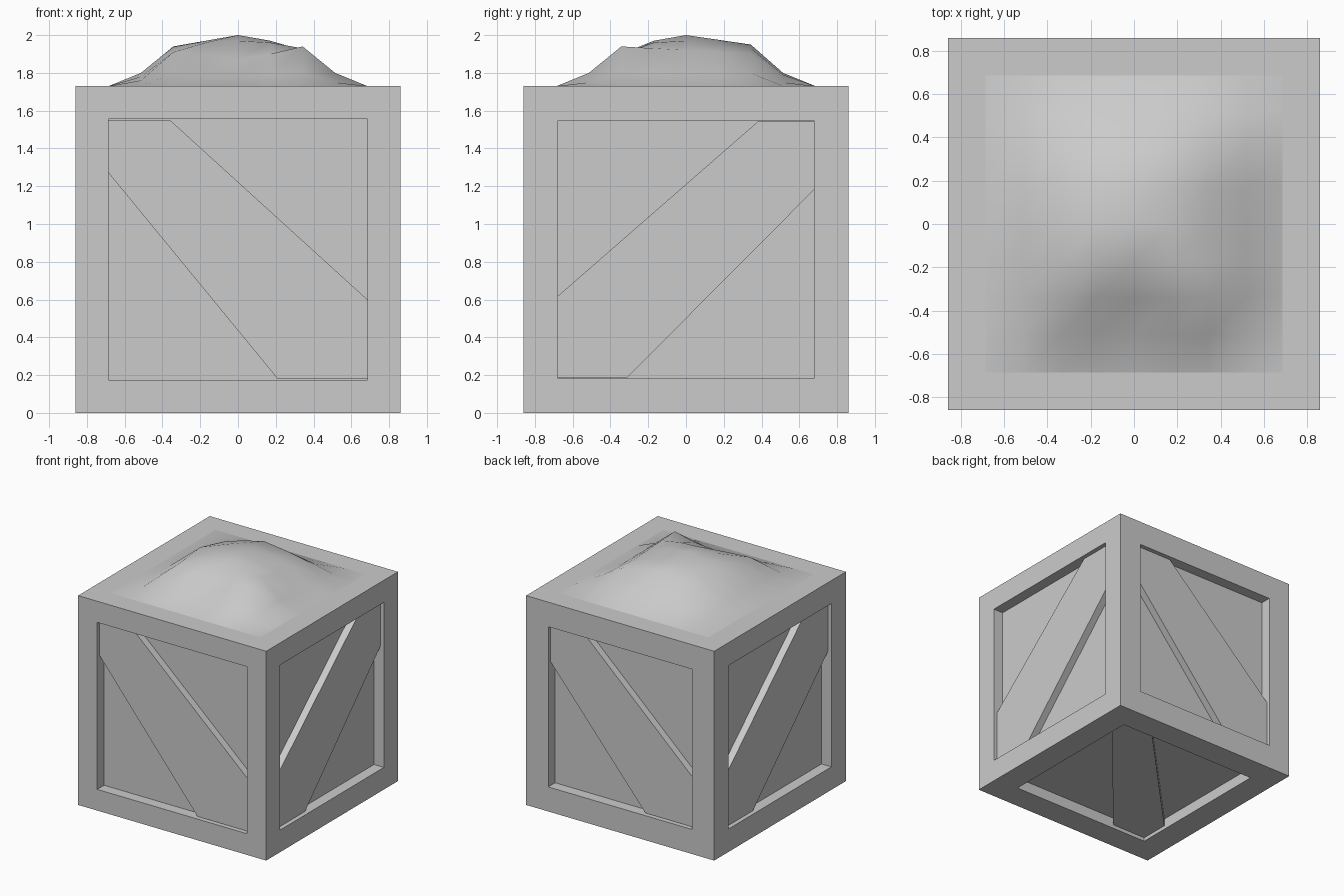
import bpy, bmesh
from mathutils import Vector

if "Cube" in bpy.data.objects:
    bpy.data.objects.remove(bpy.data.objects["Cube"])

W, H = 0.86, 1.73          # half width and height of the crate
MID = H / 2
PANEL, BRACE = 0.09, 0.03  # recess depths
OPEN = 0.685               # half size of the top opening


def make_object(name, bm):
    bmesh.ops.recalc_face_normals(bm, faces=bm.faces)
    mesh = bpy.data.meshes.new(name)
    bm.to_mesh(mesh)
    bm.free()
    obj = bpy.data.objects.new(name, mesh)
    bpy.context.collection.objects.link(obj)
    return obj


# name, outward, right, up, opening half size, mirror, brace edge positions
X, Y, Z = Vector((1, 0, 0)), Vector((0, 1, 0)), Vector((0, 0, 1))
SIDES = [
    ("front", -Y, X, Z, 0.685, 1, (0.405, -0.36, -0.265, 0.21)),
    ("right", X, Y, Z, 0.677, -1, (0.315, -0.38, -0.245, 0.31)),
    ("back", Y, -X, Z, 0.657, 1, (0.36, -0.33, -0.26, 0.21)),
    ("left", -X, -Y, Z, 0.67, -1, (0.275, -0.34, -0.245, 0.31)),
    ("bottom", -Z, X, Y, 0.645, -1, (0.50, -0.36, -0.40, 0.33)),
]

# Crate body: each face inset, then sunk to leave a raised frame
bm = bmesh.new()
bmesh.ops.create_cube(bm, size=1)
for v in bm.verts:
    v.co = Vector((v.co.x * 2 * W, v.co.y * 2 * W, v.co.z * H + MID))
bm.normal_update()
for face in list(bm.faces):
    n = face.normal.copy()
    half = next((s[4] for s in SIDES if s[1].dot(n) > 0.9), OPEN)
    bmesh.ops.inset_region(bm, faces=[face], thickness=W - half, use_even_offset=True)
    if n.z > 0.9:
        bmesh.ops.delete(bm, geom=[face], context='FACES')
    else:
        sunk = bmesh.ops.extrude_discrete_faces(bm, faces=[face])["faces"][0]
        for v in sunk.verts:
            v.co -= n * PANEL
make_object("crate_body", bm)

# Diagonal braces fitted inside the recessed panels
for name, out, right, up, h, flip, (a, b, c, d) in SIDES:
    outline = [(-h, a), (-h, h), (b, h), (h, c), (h, -h), (d, -h)]
    reach = MID if name == "bottom" else W
    bm = bmesh.new()
    origin = Vector((0, 0, MID)) + out * (reach - PANEL)
    face = bm.faces.new([bm.verts.new(origin + right * u * flip + up * v)
                         for u, v in outline])
    top = bmesh.ops.extrude_face_region(bm, geom=[face])["geom"]
    bmesh.ops.translate(bm, vec=out * (PANEL - BRACE),
                        verts=[g for g in top if isinstance(g, bmesh.types.BMVert)])
    make_object(name + "_brace", bm)

# Heaped contents: inner grid heights in hundredths, front row first
HEAP = [
    (3, 7, 5, 5, 6, 7, 2),
    (5, 18, 17, 14, 17, 21, 7),
    (7, 19, 23, 24, 23, 20, 7),
    (7, 21, 24, 27, 24, 19, 7),
    (6, 17, 22, 24.5, 22, 18, 7),
    (5, 13, 18, 22, 20, 17, 7),
    (3, 5, 7, 7, 7, 6, 2),
]
bm = bmesh.new()
bmesh.ops.create_grid(bm, x_segments=8, y_segments=8, size=OPEN)
for v in bm.verts:
    i, j = (round((q / OPEN + 1) * 4) for q in v.co.xy)
    inside = 0 < i < 8 and 0 < j < 8
    v.co.z = H + (HEAP[j - 1][i - 1] / 100 if inside else 0)
for f in bm.faces:
    f.smooth = True
make_object("heaped_contents", bm)
